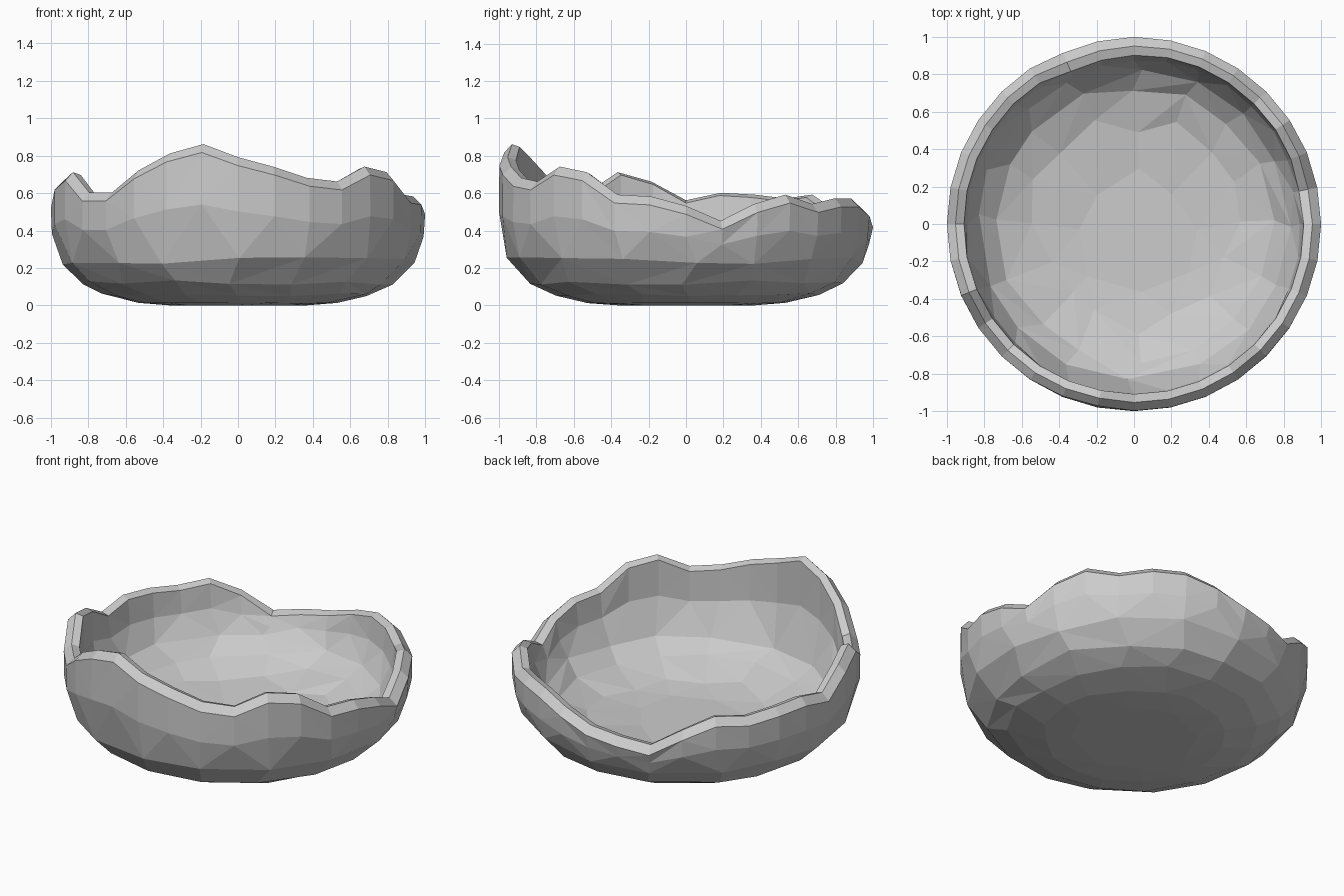
import bpy, bmesh, random
from math import sin, cos, tau

if "Cube" in bpy.data.objects:
    bpy.data.objects.remove(bpy.data.objects["Cube"])

random.seed(4)

# Broken rim: outer edge height at 32 equal angles, starting at +x, counter-clockwise
RIM = [.49, .41, .50, .55, .50, .53, .53, .48, .42, .39, .36, .47, .55, .53, .55, .56,
       .52, .62, .67, .56, .56, .68, .77, .82, .75, .70, .64, .62, .70, .67, .55, .54]
LIP = .045   # crest of the broken edge stands this much higher
DROP = .015  # and falls slightly again towards the inside

# Shell profiles as (radius, height)
OUTER = [(.36, .003), (.52, .015), (.71, .06), (.84, .125), (.94, .235),
         (.99, .36), (1, .42), (1, .60), (.998, .75), (.99, .83), (.975, .95)]
INNER = [(.14, .10), (.38, .11), (.56, .135), (.71, .185), (.81, .26),
         (.88, .38), (.905, .46), (.91, .60), (.91, .75), (.905, .90)]


def radius_at(profile, z):
    if z <= profile[0][1]:
        return profile[0][0]
    for (r0, z0), (r1, z1) in zip(profile, profile[1:]):
        if z <= z1:
            return r0 + (r1 - r0) * (z - z0) / (z1 - z0)
    return profile[-1][0]


bm = bmesh.new()


def ring(profile, heights, twist=0.0, rough=0.0, grow=1.0):
    n = len(heights)
    out = []
    for i, z in enumerate(heights):
        z += random.uniform(-rough, rough)
        a = tau * (i + random.uniform(-twist, twist)) / n
        r = radius_at(profile, z) * grow
        out.append(bm.verts.new((r * cos(a), r * sin(a), z)))
    return out


def stitch(low, high):
    """Join two rings; the upper one has the same number of points or twice as many."""
    n, m = len(low), len(high)
    for i in range(n):
        a, b = low[i], low[(i + 1) % n]
        if m == n:
            c, d = high[(i + 1) % n], high[i]
            tris = [(a, b, c), (a, c, d)] if random.random() < .5 else [(a, b, d), (b, c, d)]
        else:
            p, q, s = high[2 * i], high[2 * i + 1], high[(2 * i + 2) % m]
            tris = [(a, q, p), (a, b, q), (b, s, q)]
        for t in tris:
            bm.faces.new(t)


def wall(profile, levels, middle, top):
    rings = [ring(profile, [z] * n, .16, rough, 1.01) for n, z, rough in levels]
    rings.append(ring(profile, middle))
    rings.append(ring(profile, top))
    for low, high in zip(rings, rings[1:]):
        stitch(low, high)
    bm.faces.new(rings[0])
    return rings[-1]


# Outside skin, from flat base to broken edge
outer_edge = wall(OUTER,
                  [(8, .003, 0), (16, .015, .002), (16, .06, .008), (16, .125, .012), (16, .24, .02)],
                  [.24 + (z - .24) * .52 for z in RIM], RIM)

# Inside skin, from slightly uneven floor to broken edge
inner_top = [z + LIP - DROP for z in RIM]
inner_edge = wall(INNER,
                  [(8, .108, .004), (16, .135, .012), (16, .195, .015), (16, .28, .015)],
                  [.28 + (z - .28) * .5 for z in inner_top], inner_top)

# Broken edge: slanted outer band up to a crest, then a nearly level inner band
crest = []
for o, n, z in zip(outer_edge, inner_edge, RIM):
    mid = o.co.lerp(n.co, .5)
    crest.append(bm.verts.new((mid.x, mid.y, z + LIP)))
for i in range(32):
    j = (i + 1) % 32
    bm.faces.new((outer_edge[i], outer_edge[j], crest[j], crest[i]))
    bm.faces.new((crest[i], crest[j], inner_edge[j], inner_edge[i]))

bmesh.ops.recalc_face_normals(bm, faces=bm.faces)
mesh = bpy.data.meshes.new("broken_bowl_shell")
bm.to_mesh(mesh)
bm.free()

shell = bpy.data.objects.new("broken_bowl_shell", mesh)
bpy.context.collection.objects.link(shell)
# Settle exactly on the ground
low = min(v.co.z for v in mesh.vertices)
for v in mesh.vertices:
    v.co.z -= low
